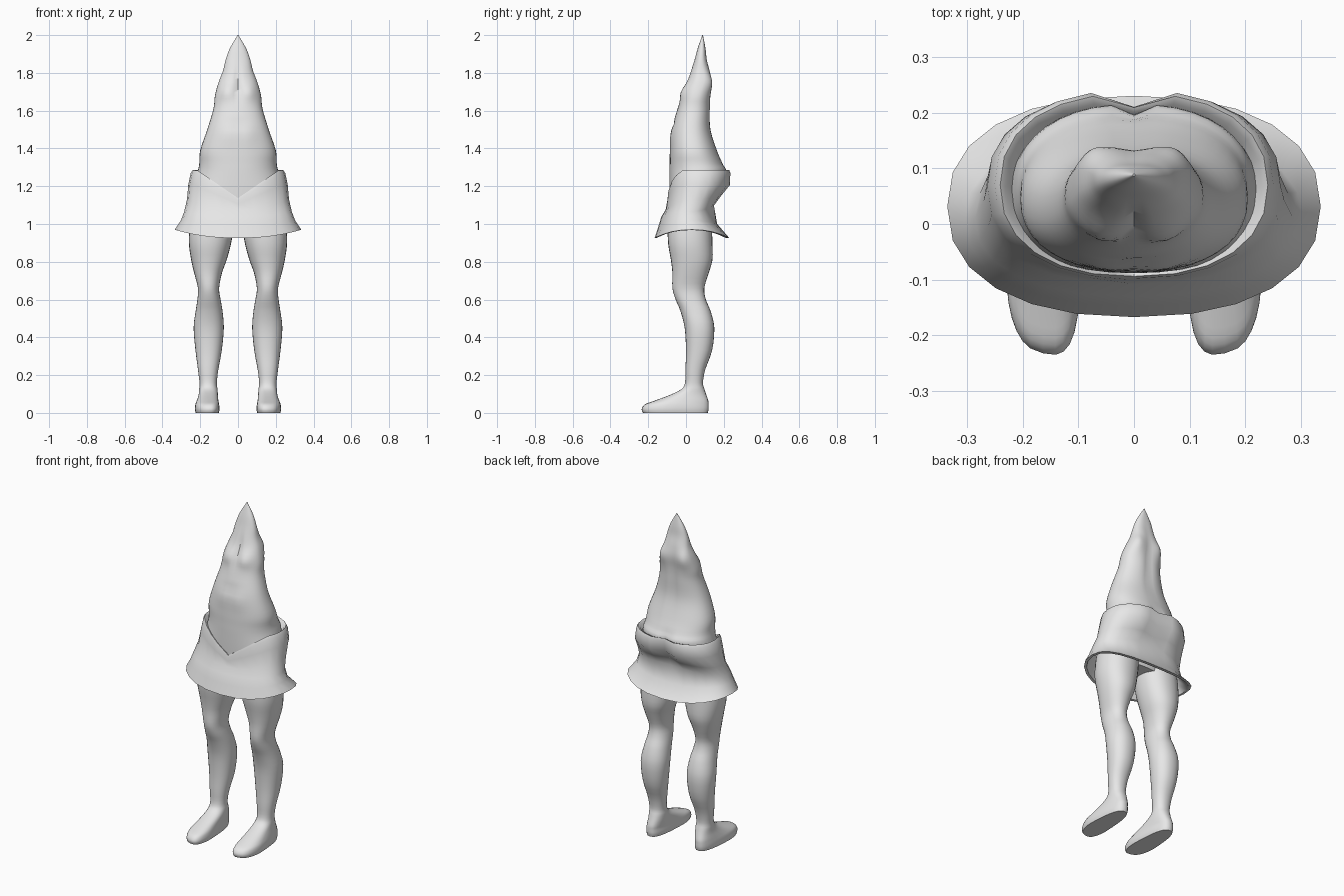
import bpy, bmesh, math

skin = bpy.data.materials.new("light grey")
skin.diffuse_color = (0.8, 0.8, 0.8, 1)


def catmull(rows, steps):
    """Smoothly resample a table of section rows."""
    out = []
    for i in range(len(rows) - 1):
        a, b, c, d = (rows[max(0, min(len(rows) - 1, i + k))] for k in (-1, 0, 1, 2))
        for s in range(steps):
            t = s / steps
            out.append([0.5 * (2 * q + (r - p) * t + (2 * p - 5 * q + 4 * r - w) * t * t
                               + (3 * q - p - 3 * r + w) * t ** 3)
                        for p, q, r, w in zip(a, b, c, d)])
    return out + [list(rows[-1])]


def oval(cx, hw, yf, yb, n, power):
    """Points (x, y, cos, sin) of a squarish oval."""
    pts = []
    for i in range(n):
        a = 2 * math.pi * i / n
        c, s = math.cos(a), math.sin(a)
        x = cx + hw * math.copysign(abs(c) ** (2 / power), c)
        y = (yf + yb) / 2 + (yb - yf) / 2 * math.copysign(abs(s) ** (2 / power), s)
        pts.append((x, y, c, s))
    return pts


def loft(name, rings, caps=True, angle=50):
    bm = bmesh.new()
    loops = [[bm.verts.new(p) for p in ring] for ring in rings]
    n = len(loops[0])
    for a, b in zip(loops, loops[1:]):
        for i in range(n):
            j = (i + 1) % n
            bm.faces.new((a[i], a[j], b[j], b[i]))
    if caps:
        bm.faces.new(loops[0])
        bm.faces.new(loops[-1])
    bmesh.ops.recalc_face_normals(bm, faces=bm.faces)
    mesh = bpy.data.meshes.new(name)
    bm.to_mesh(mesh)
    bm.free()
    mesh.materials.append(skin)
    obj = bpy.data.objects.new(name, mesh)
    bpy.context.collection.objects.link(obj)
    bpy.ops.object.select_all(action='DESELECT')
    obj.select_set(True)
    bpy.context.view_layer.objects.active = obj
    bpy.ops.object.shade_smooth_by_angle(angle=math.radians(angle))
    return obj


# torso: z, half width, front y, back y
torso_rows = [
    (0.98, .16, -.07, .11), (1.08, .23, -.085, .13), (1.17, .235, -.088, .17),
    (1.27, .215, -.088, .215), (1.32, .205, -.087, .195), (1.39, .20, -.085, .165),
    (1.50, .163, -.075, .132), (1.61, .13, -.045, .13), (1.68, .122, -.02, .132),
    (1.75, .103, .005, .138), (1.81, .08, .025, .128), (1.87, .065, .045, .112),
    (1.93, .043, .062, .104), (2.0, .002, .086, .09)]
# muscle shapes: side, x, z, x radius, z radius, y push
muscles = [
    (-1, .06, 1.70, .045, .045, -.02), (-1, 0, 1.75, .012, .07, .012),
    (-1, 0, 1.525, .06, .012, .006), (-1, .05, 1.47, .04, .05, -.006),
    (1, .08, 1.75, .035, .06, .014), (1, 0, 1.62, .025, .2, -.01),
    (1, 0, 1.28, .02, .04, -.02)]
rings = []
for z, hw, yf, yb in catmull(torso_rows, 4):
    ring = []
    for x, y, c, s in oval(0, max(hw, .002), yf, yb, 40, 2.25):
        for side, mx, mz, rx, rz, push in muscles:
            if s * side > 0.05:
                y += push * math.exp(-((abs(x) - mx) / rx) ** 2 - ((z - mz) / rz) ** 2)
        ring.append((x, y, z))
    rings.append(ring)
loft("torso", rings)

# leg with foot: z, inner x, outer x, front y, back y
leg_rows = [
    (1.10, .02, .24, -.08, .12), (1.00, .022, .255, -.095, .135), (.90, .036, .26, -.095, .14),
    (.81, .06, .248, -.08, .14), (.74, .085, .232, -.072, .12), (.66, .10, .212, -.072, .097),
    (.60, .092, .215, -.055, .105), (.54, .082, .224, -.03, .13), (.45, .075, .235, -.007, .15),
    (.33, .086, .225, 0, .138), (.23, .104, .212, -.003, .102), (.16, .112, .204, -.005, .09),
    (.125, .108, .206, -.025, .098), (.095, .103, .212, -.085, .108), (.065, .10, .222, -.165, .118),
    (.045, .098, .228, -.215, .12), (.02, .096, .23, -.232, .12), (0, .10, .226, -.226, .115)]
for side, label in ((1, "left_leg"), (-1, "right_leg")):
    rings = []
    for z, xi, xo, yf, yb in catmull(leg_rows, 3):
        foot = max(0, min(1, (.13 - z) / .08))
        cx = (xi + xo) / 2
        ring = []
        for x, y, c, s in oval(cx, (xo - xi) / 2, yf, yb, 28, 2.2 + .6 * foot):
            back = max(0, min(1, (y + .12) / .24)) * foot
            front = max(0, min(1, -y / .2)) * foot
            # narrow heel, toes slanting back to the outside
            x2 = cx + (x - cx) * (1 - .25 * back)
            ring.append((side * x2, y + .25 * (x - cx) * front, max(z, 0)))
        rings.append(ring)
    loft(label, rings)

# skirt: half width, front y, back y, side z, front z, back z, cleft depth
skirt_rows = [
    (.205, -.065, .19, 1.22, 1.09, 1.22, .02), (.23, -.086, .22, 1.275, 1.137, 1.28, .02),
    (.24, -.094, .234, 1.285, 1.137, 1.285, .025), (.25, -.098, .24, 1.27, 1.125, 1.27, .03),
    (.263, -.101, .237, 1.21, 1.105, 1.205, .035), (.27, -.108, .19, 1.13, 1.075, 1.15, .03),
    (.285, -.13, .152, 1.065, 1.04, 1.10, .008), (.302, -.147, .165, 1.02, .985, 1.00, 0),
    (.335, -.167, .23, .97, .925, .925, 0), (.32, -.153, .212, .968, .927, .925, 0),
    (.288, -.133, .15, 1.02, .987, 1.00, 0), (.268, -.113, .137, 1.07, 1.05, 1.09, 0),
    (.22, -.08, .12, 1.12, 1.08, 1.12, 0)]
rings = []
for k, (hw, yf, yb, zs, zf, zb, cleft) in enumerate(skirt_rows):
    ring = []
    for x, y, c, s in oval(0, hw, yf, yb, 24, 2.3):
        # pointed dip at the waist front, rounded hem below
        vee = max(0, 1 - abs(x) / (.9 * hw)) if k < 5 else s * s
        z = zs + (zf - zs) * vee if s < 0 else zs + (zb - zs) * s * s
        if s > .99:
            y -= cleft
        ring.append((x, y, z))
    rings.append(ring)
loft("skirt", rings, caps=False, angle=60)
